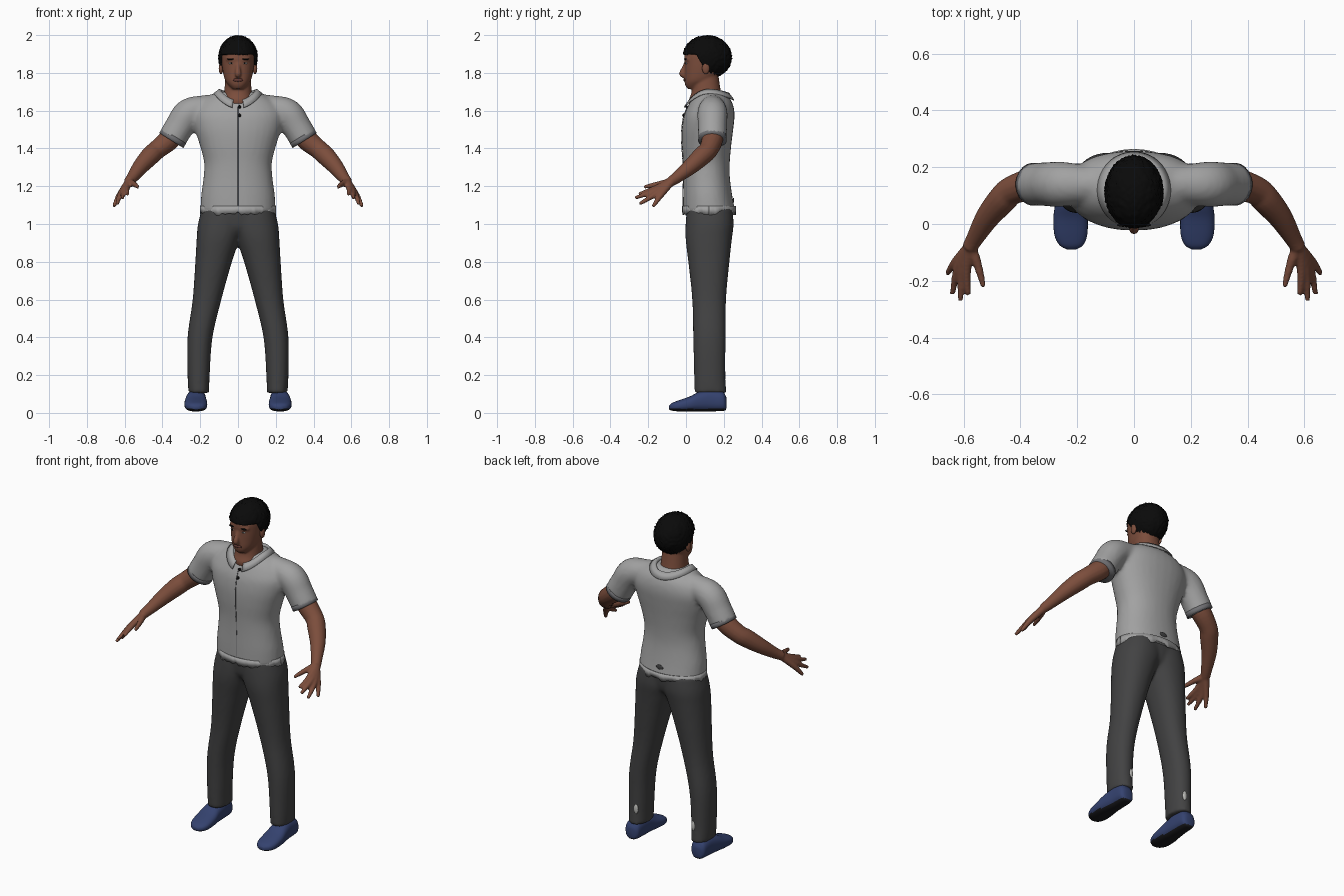
import bpy, bmesh, math, random
from mathutils import Vector

random.seed(4)
if bpy.data.objects.get("Cube"):
    bpy.data.objects.remove(bpy.data.objects["Cube"])


def material(name, r, g, b):
    m = bpy.data.materials.new(name)
    m.use_nodes = True
    m.diffuse_color = (r, g, b, 1)
    m.node_tree.nodes["Principled BSDF"].inputs["Base Color"].default_value = (r, g, b, 1)
    return m


SHIRT = material("shirt grey", .36, .36, .36)
TRIM = material("trim grey", .16, .16, .17)
PANTS = material("trouser charcoal", .055, .055, .056)
SKIN = material("brown skin", .2, .075, .045)
LIP = material("lip brown", .12, .04, .032)
BLACK = material("hair black", .003, .003, .003)
BLUE = material("shoe blue", .035, .055, .16)
SOLE = material("sole black", .01, .01, .012)
PALE = material("pale grey", .5, .5, .48)


def spline(rows, k=5):
    """Smooth rows of numbers into a denser list."""
    p = [Vector(r) for r in [rows[0], *rows, rows[-1]]]
    out = []
    for a, b, c, d in zip(p, p[1:], p[2:], p[3:]):
        for i in range(k):
            t = i / k
            out.append((b * 2 + (c - a) * t + (a * 2 - b * 5 + c * 4 - d) * t * t
                        + (b * 3 - a - c * 3 + d) * t ** 3) * .5)
    return out + [p[-1]]


def skin_rings(bm, rings, close=True):
    rings = [[bm.verts.new(co) for co in ring] for ring in rings]
    n = len(rings[0])
    for a, b in zip(rings, rings[1:]):
        for i in range(n if close else n - 1):
            j = (i + 1) % n
            bm.faces.new((a[i], a[j], b[j], b[i]))
    if close:
        bm.faces.new(rings[0][::-1])
        bm.faces.new(rings[-1])


def loft(bm, rows, n=32, power=2.2, along="z"):
    """Rows are (height, low u, high u, low v, high v)."""
    rings = []
    for h, u0, u1, v0, v1 in spline(rows):
        ring = []
        for i in range(n):
            a = math.tau * i / n
            c, s = math.cos(a), math.sin(a)
            u = (u0 + u1) / 2 + (u1 - u0) / 2 * math.copysign(abs(c) ** (2 / power), c)
            v = (v0 + v1) / 2 + (v1 - v0) / 2 * math.copysign(abs(s) ** (2 / power), s)
            ring.append((u, v, h) if along == "z" else (u, h, v))
        rings.append(ring)
    skin_rings(bm, rings)


def tube(bm, rows, n=16, k=5):
    """Rows are (x, y, z, radius)."""
    pts = spline(rows, k)
    rings = []
    for i, p in enumerate(pts):
        t = (pts[min(i + 1, len(pts) - 1)] - pts[max(i - 1, 0)]).to_3d().normalized()
        u = t.cross(Vector((.3, .9, .2))).normalized()
        v = t.cross(u)
        rings.append([p.to_3d() + (u * math.cos(math.tau * j / n)
                      + v * math.sin(math.tau * j / n)) * p[3] for j in range(n)])
    skin_rings(bm, rings)


def finish(name, bm, *mats, mirror=False, voxel=0, thick=0):
    bmesh.ops.recalc_face_normals(bm, faces=bm.faces)
    for f in bm.faces:
        f.smooth = True
    me = bpy.data.meshes.new(name)
    bm.to_mesh(me)
    bm.free()
    ob = bpy.data.objects.new(name, me)
    bpy.context.collection.objects.link(ob)
    for m in mats:
        me.materials.append(m)
    if thick:
        ob.modifiers.new("thickness", "SOLIDIFY").thickness = thick
    if mirror:
        ob.modifiers.new("mirror", "MIRROR").use_mirror_merge = False
    if voxel:
        r = ob.modifiers.new("blend", "REMESH")
        r.mode, r.voxel_size, r.use_smooth_shade = "VOXEL", voxel, True
        s = ob.modifiers.new("soften", "SMOOTH")
        s.factor, s.iterations = .5, 4
    return ob


def blob(name, mat, loc, size, mirror=False):
    bm = bmesh.new()
    bmesh.ops.create_uvsphere(bm, u_segments=16, v_segments=10, radius=1)
    bmesh.ops.scale(bm, vec=size, verts=bm.verts)
    bmesh.ops.translate(bm, vec=loc, verts=bm.verts)
    return finish(name, bm, mat, mirror=mirror)


# Shirt body with blended sleeves
bm = bmesh.new()
torso = [(1.06, .2, -.015, .262), (1.15, .195, -.015, .245), (1.25, .182, -.014, .232),
         (1.33, .18, -.016, .232), (1.42, .203, -.022, .24), (1.5, .228, -.022, .25),
         (1.57, .24, -.012, .257), (1.62, .22, .008, .252), (1.66, .18, .03, .235),
         (1.7, .11, .06, .195)]
loft(bm, [(z, -w, w, f, b) for z, w, f, b in torso])
for s in (1, -1):
    tube(bm, [(s * .06, .14, 1.645, .05), (s * .17, .14, 1.615, .068), (s * .26, .14, 1.585, .08),
              (s * .31, .14, 1.515, .077), (s * .35, .14, 1.448, .076)], 24)
finish("shirt", bm, SHIRT, voxel=.012)

# Sleeve cuffs
bm = bmesh.new()
tube(bm, [(.338, .14, 1.466, .075), (.353, .14, 1.442, .076)], 24, 2)
finish("sleeve_cuffs", bm, TRIM, mirror=True)

# Torn shirt hem
bm = bmesh.new()
rings = [[], []]
for i in range(72):
    a = math.tau * i / 72
    for ring, z in zip(rings, (1.095, 1.052 + random.uniform(-.008, .014))):
        ring.append((.202 * math.cos(a), .122 + .142 * math.sin(a), z))
for ring in rings:
    ring.append(ring[0])
skin_rings(bm, rings, False)
finish("torn_hem", bm, SHIRT, thick=.005)

# Open collar
bm = bmesh.new()
rings = [[], [], []]
for i in range(41):
    a = .24 + (math.tau - .48) * i / 40
    c, s = math.cos(a), math.sin(a)
    drop = c * c
    rings[0].append((.085 * s, .12 - .092 * c, 1.7 - drop * (.05 if c > 0 else .02)))
    rings[1].append((.1 * s, .12 - .108 * c, 1.715 - drop * (.06 if c > 0 else .02)))
    rings[2].append((.13 * s, .12 - .136 * c, 1.692 - drop * (.078 if c > 0 else .035)))
skin_rings(bm, rings, False)
finish("collar", bm, SHIRT, thick=.006)

# Shirt buttons and placket seam
for z, y in ((1.62, .004), (1.575, -.013)):
    blob("button", BLACK, (.008, y, z), (.009, .007, .009))
bm = bmesh.new()
skin_rings(bm, [[(x, f - .003, z) for x in (-.0015, .0015)] for z, w, f, b in spline(torso[:8])], False)
finish("placket_seam", bm, TRIM, thick=.003)

# Trousers
bm = bmesh.new()
loft(bm, [(.105, .153, .262, .045, .215), (.2, .15, .267, .043, .208), (.4, .135, .267, .038, .21),
          (.6, .088, .24, .033, .212), (.8, .032, .226, .012, .23), (.92, -.01, .219, -.002, .243),
          (1, -.04, .212, -.002, .252), (1.085, -.04, .19, .005, .245)])
loft(bm, [(.95, -.1, .1, .03, .21), (.99, -.17, .17, .008, .238), (1.085, -.18, .18, .0, .25)])
finish("trousers", bm, PANTS, mirror=True, voxel=.011)
blob("calf_patch", PALE, (.192, .202, .2), (.014, .008, .03), True)
blob("back_tear", PANTS, (0, .251, 1.125), (.024, .004, .014))

# Shoes, with the sole picked out by height
bm = bmesh.new()
loft(bm, [(-.09, .205, .235, .018, .038), (-.075, .18, .262, .012, .052), (-.04, .165, .28, .008, .066),
          (.02, .163, .284, .008, .087), (.07, .168, .278, .008, .112), (.13, .17, .27, .008, .125),
          (.19, .174, .266, .01, .115), (.208, .185, .255, .014, .095), (.214, .2, .24, .025, .08)],
     power=2.5, along="y")
for f in bm.faces:
    f.material_index = int(f.calc_center_median().z < .022)
finish("shoes", bm, BLUE, SOLE, mirror=True)

# Arms and hands
bm = bmesh.new()
tube(bm, [(.3, .14, 1.52, .055), (.36, .14, 1.45, .057), (.43, .118, 1.392, .051), (.465, .085, 1.36, .051),
          (.515, .025, 1.305, .043), (.56, -.05, 1.245, .031), (.58, -.085, 1.222, .027)])
fingers = [((.59, -.165, 1.187), (.584, -.25, 1.158)), ((.606, -.168, 1.175), (.611, -.27, 1.138)),
           ((.62, -.155, 1.162), (.64, -.247, 1.106)), ((.629, -.135, 1.15), (.658, -.175, 1.092)),
           ((.552, -.14, 1.212), (.53, -.222, 1.196))]
for knuckle, tip in fingers:
    tube(bm, [(.578, -.08, 1.222, .022), (*knuckle, .0165), (*tip, .0095)], 10)
finish("arms_and_hands", bm, SKIN, mirror=True, voxel=.006)

# Head, neck and nose
bm = bmesh.new()
head = [(1.715, .03, .008, .07), (1.735, .05, -.004, .11), (1.76, .068, -.008, .15), (1.8, .079, -.008, .18),
        (1.85, .086, -.008, .2), (1.9, .088, -.008, .215), (1.95, .075, .012, .2), (1.98, .04, .05, .16)]
loft(bm, [(z, -w, w, f, b) for z, w, f, b in head])
neck = [(1.6, .06, .03, .18), (1.65, .08, .014, .2), (1.7, .073, .03, .185), (1.8, .065, .04, .17)]
loft(bm, [(z, -w, w, f, b) for z, w, f, b in neck])
tube(bm, [(0, .005, 1.865, .01), (0, -.008, 1.83, .012), (0, -.02, 1.795, .017), (0, -.003, 1.785, .013)])
tube(bm, [(-.06, .018, 1.873, .009), (-.03, .003, 1.872, .011), (.03, .003, 1.872, .011), (.06, .018, 1.873, .009)])
finish("head", bm, SKIN, voxel=.006)
blob("ears", SKIN, (.09, .105, 1.825), (.012, .02, .032), True)

# Face details
blob("eyes", PALE, (.036, .001, 1.851), (.014, .005, .005), True)
blob("pupils", BLACK, (.036, -.003, 1.851), (.005, .003, .005), True)
brow = blob("brows", BLACK, (.038, -.003, 1.873), (.022, .007, .0045), True)
blob("lips", LIP, (0, -.007, 1.762), (.028, .007, .009))

# Curly hair cap, tucked in below the hairline
bm = bmesh.new()
bmesh.ops.create_icosphere(bm, subdivisions=5, radius=1)
for v in bm.verts:
    d = v.co.copy()
    p = Vector((.103 * d.x, .112 + .129 * d.y, 1.883 + .115 * d.z))
    line = 1.893 if p.y < .05 else 1.893 - min((p.y - .05) * 1.5, .13)
    if p.z < line:
        p = Vector((0, .1, 1.88)) + (p - Vector((0, .1, 1.88))) * .72
    else:
        curl = math.sin(d.x * 31) * math.sin(d.y * 33) * math.sin(d.z * 29)
        p += d * (.005 * curl + random.uniform(-.0015, .002))
    v.co = p
finish("hair", bm, BLACK)
